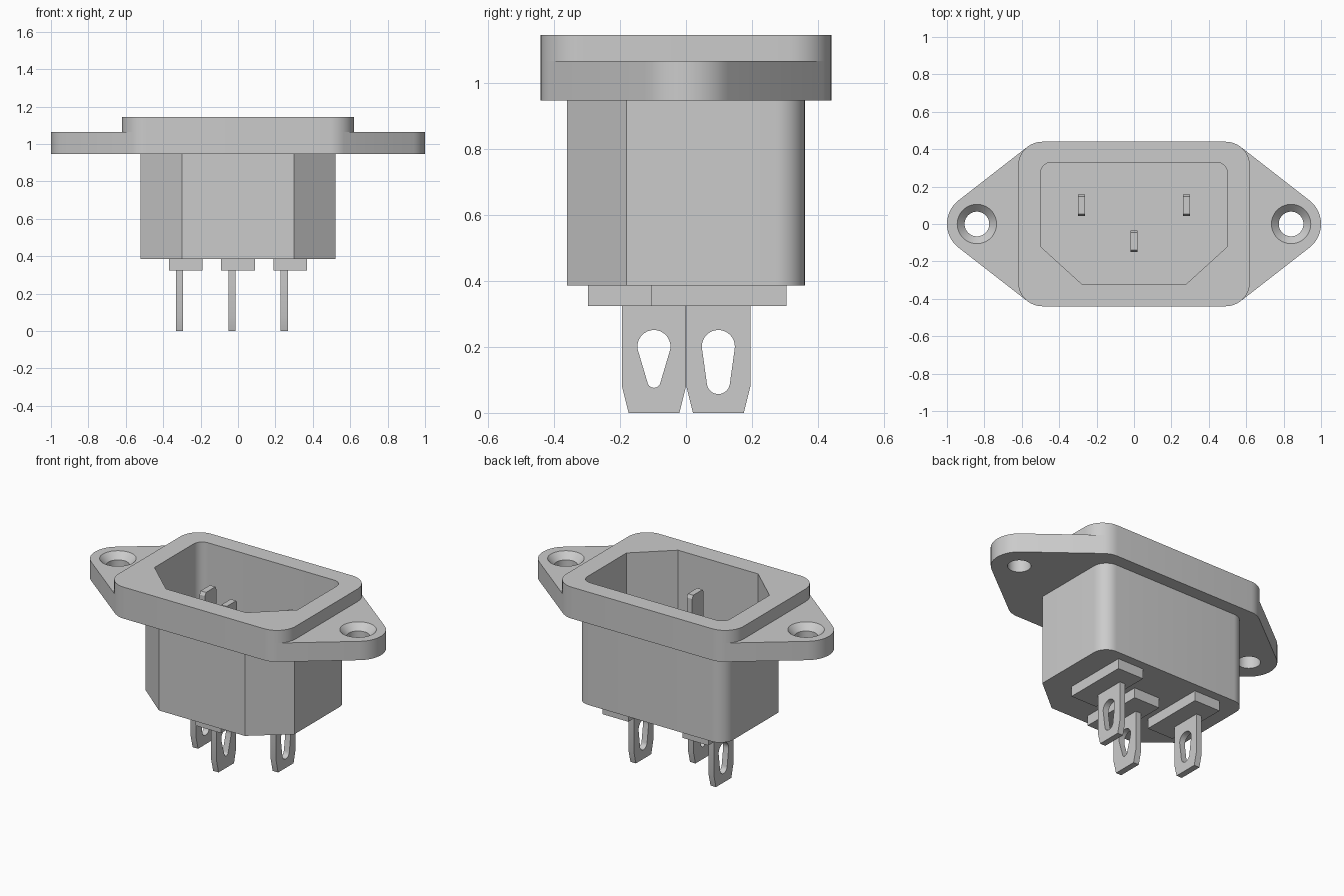
import bpy, bmesh, math
from mathutils import Vector, geometry

default = bpy.data.objects.get("Cube")
if default:
    bpy.data.objects.remove(default, do_unlink=True)

grey = bpy.data.materials.new("plain_grey")
grey.use_nodes = True
grey.diffuse_color = (0.6, 0.6, 0.6, 1)
grey.node_tree.nodes["Principled BSDF"].inputs["Base Color"].default_value = grey.diffuse_color


def circle(x, y, r, n=48):
    return [Vector((x + r * math.cos(math.tau * i / n), y + r * math.sin(math.tau * i / n)))
            for i in range(n)]


def hull(points):
    return [points[i] for i in geometry.convex_hull_2d(points)]


def rounded(corners, steps=10):
    """Convex outline from (x, y, radius) corners."""
    out = []
    for i, (x, y, r) in enumerate(corners):
        p = Vector((x, y))
        if r == 0:
            out.append(p)
            continue
        a = (Vector(corners[i - 1][:2]) - p).normalized()
        b = (Vector(corners[(i + 1) % len(corners)][:2]) - p).normalized()
        half = a.angle(b) / 2
        centre = p + (a + b).normalized() * r / math.sin(half)
        start = p + a * r / math.tan(half) - centre
        end = p + b * r / math.tan(half) - centre
        first = math.atan2(start.y, start.x)
        sweep = math.atan2(start.cross(end), start.dot(end))
        for k in range(steps + 1):
            t = first + sweep * k / steps
            out.append(centre + Vector((math.cos(t), math.sin(t))) * r)
    return out


def finish(name, bm):
    bmesh.ops.recalc_face_normals(bm, faces=bm.faces)
    mesh = bpy.data.meshes.new(name)
    bm.to_mesh(mesh)
    bm.free()
    mesh.materials.append(grey)
    obj = bpy.data.objects.new(name, mesh)
    bpy.context.collection.objects.link(obj)
    return obj


def prism(name, outline, low, high, axis="z"):
    """Extrude an outline along z, or a (y, z) outline along x."""
    bm = bmesh.new()
    place = (lambda p: (p[0], p[1], low)) if axis == "z" else (lambda p: (low, p[0], p[1]))
    face = bm.faces.new([bm.verts.new(place(p)) for p in outline])
    bottom = bmesh.ops.duplicate(bm, geom=[face])["geom"]
    bmesh.ops.delete(bm, geom=[g for g in bottom if isinstance(g, bmesh.types.BMVert)],
                     context="VERTS")
    solid = bmesh.ops.extrude_face_region(bm, geom=[face], use_keep_orig=True)["geom"]
    step = (0, 0, high - low) if axis == "z" else (high - low, 0, 0)
    bmesh.ops.translate(bm, vec=step, verts=[v for v in solid if isinstance(v, bmesh.types.BMVert)])
    return finish(name, bm)


def cone(name, x, low, high, r_low, r_high):
    bm = bmesh.new()
    bmesh.ops.create_cone(bm, cap_ends=True, segments=48, radius1=r_low, radius2=r_high,
                          depth=high - low)
    bmesh.ops.translate(bm, vec=(x, 0, (low + high) / 2), verts=bm.verts)
    return finish(name, bm)


def cut(obj, cutters):
    for c in cutters:
        c.hide_render = True
        m = obj.modifiers.new("cut", "BOOLEAN")
        m.operation, m.solver, m.object = "DIFFERENCE", "EXACT", c
    result = bpy.data.meshes.new_from_object(
        obj.evaluated_get(bpy.context.evaluated_depsgraph_get()))
    obj.modifiers.clear()
    obj.data = result


def rect(x0, x1, y0, y1):
    return [(x0, y0), (x1, y0), (x1, y1), (x0, y1)]


FLOOR, BASE, FLANGE_LOW, FLANGE_TOP, RIM_TOP = 0.445, 0.386, 0.946, 1.065, 1.145

# Housing, mounting flange and raised rim
rim_outline = rounded([(-0.62, -0.44, 0.13), (0.62, -0.44, 0.13),
                       (0.62, 0.44, 0.13), (-0.62, 0.44, 0.13)])
housing = prism("housing", rounded([(-0.3, -0.36, 0), (0.3, -0.36, 0), (0.52, -0.18, 0),
                                    (0.52, 0.36, 0.09), (-0.52, 0.36, 0.09),
                                    (-0.52, -0.18, 0)]), BASE, FLANGE_LOW)
flange = prism("mounting_flange",
               hull(rim_outline + circle(-0.84, 0, 0.16) + circle(0.84, 0, 0.16)),
               FLANGE_LOW, FLANGE_TOP)
rim = prism("raised_rim", rim_outline, FLANGE_TOP, RIM_TOP)

# Socket cavity and countersunk screw holes
cavity = prism("cavity_cutter", rounded([(-0.28, -0.32, 0), (0.28, -0.32, 0), (0.5, -0.12, 0),
                                         (0.5, 0.33, 0.06), (-0.5, 0.33, 0.06),
                                         (-0.5, -0.12, 0)]), FLOOR, 1.3)
cutters = [cavity]
for x in (-0.84, 0.84):
    cutters.append(cone("hole_cutter", x, 0.8, 1.2, 0.066, 0.066))
    cutters.append(cone("countersink_cutter", x, FLANGE_TOP - 0.04, FLANGE_TOP + 0.01,
                        0.066, 0.115))
cut(housing, [cavity])
cut(rim, [cavity])
cut(flange, cutters)
smooth = [housing, flange, rim]

# Terminals: base pad, contact pin inside, solder tab below
# name, x, pad centre y, pin centre y, tab centre y, pin top, slot end height, slot end radius
terminals = [("right", -0.28, 0.1, 0.1, 0.098, 0.985, 0.092, 0.035),
             ("left", 0.28, 0.1, 0.1, 0.098, 0.985, 0.092, 0.035),
             ("middle", 0, -0.092, -0.092, -0.097, 1.045, 0.096, 0.02)]
for name, x, pad_y, pin_y, tab_y, top, slot_z, slot_r in terminals:
    prism(name + "_pad", rect(x - 0.09, x + 0.09, pad_y - 0.205, pad_y + 0.205),
          0.323, FLOOR + 0.006)
    w = 0.057
    prism(name + "_pin", [(pin_y - w, FLOOR), (pin_y + w, FLOOR), (pin_y + w, top - 0.02),
                          (pin_y + w - 0.01, top), (pin_y - w + 0.01, top),
                          (pin_y - w, top - 0.02)], x - 0.019, x + 0.019, "x")
    w, tab_x = 0.097, x - 0.033
    tab = prism(name + "_solder_tab",
                [(tab_y - w + 0.02, 0), (tab_y + w - 0.02, 0), (tab_y + w, 0.08),
                 (tab_y + w, 0.33), (tab_y - w, 0.33), (tab_y - w, 0.08)],
                tab_x - 0.019, tab_x + 0.019, "x")
    slot = prism("slot_cutter", hull(circle(tab_y, 0.201, 0.05, 32)
                                     + circle(tab_y, slot_z, slot_r, 32)),
                 tab_x - 0.1, tab_x + 0.1, "x")
    cut(tab, [slot])
    cutters.append(slot)
    smooth.append(tab)

for c in cutters:
    bpy.data.objects.remove(c, do_unlink=True)

# Smooth the rounded parts, keep corners crisp
bpy.ops.object.select_all(action="DESELECT")
for obj in smooth:
    obj.select_set(True)
bpy.context.view_layer.objects.active = housing
bpy.ops.object.shade_smooth_by_angle(angle=math.radians(30))
